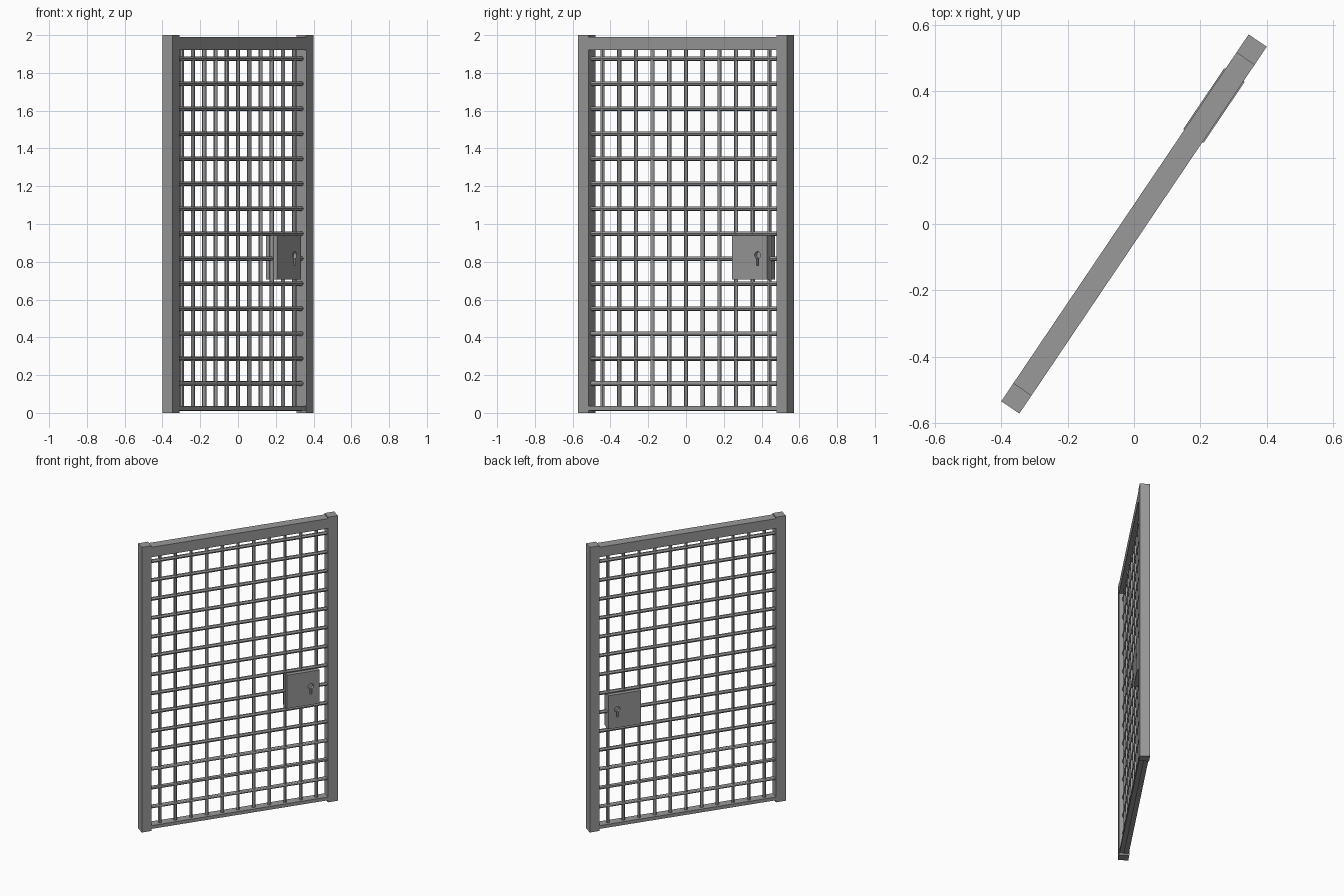
import bpy
import bmesh
import math
from mathutils import Matrix, Vector

cube = bpy.data.objects.get("Cube")
if cube:
    bpy.data.objects.remove(cube, do_unlink=True)

# The door is drawn along local x, then turned to its open angle
TURN = Matrix.Rotation(math.radians(56), 4, 'Z')
HALF = 0.667
POST = 0.066
INNER = HALF - POST

steel = bpy.data.materials.new("grey steel")
steel.use_nodes = True
colour = (0.32, 0.32, 0.32, 1)
steel.diffuse_color = colour
steel.node_tree.nodes["Principled BSDF"].inputs["Base Color"].default_value = colour


def finish(name, bm):
    mesh = bpy.data.meshes.new(name)
    bm.to_mesh(mesh)
    bm.free()
    mesh.materials.append(steel)
    obj = bpy.data.objects.new(name, mesh)
    obj.matrix_world = TURN
    bpy.context.collection.objects.link(obj)
    return obj


def add_box(bm, x, y, z):
    size = Vector((x[1] - x[0], y[1] - y[0], z[1] - z[0]))
    centre = Vector((sum(x), sum(y), sum(z))) / 2
    bmesh.ops.create_cube(bm, size=1, matrix=Matrix.Translation(centre) @ Matrix.Diagonal(size).to_4x4())


def box(name, x, depth, z):
    bm = bmesh.new()
    add_box(bm, x, (-depth / 2, depth / 2), z)
    return finish(name, bm)


def rod(bm, centre, radius, length, axis, sides=12):
    turn = {'X': Matrix.Rotation(math.pi / 2, 4, 'Y'),
            'Y': Matrix.Rotation(math.pi / 2, 4, 'X'),
            'Z': Matrix.Identity(4)}[axis]
    bmesh.ops.create_cone(bm, cap_ends=True, segments=sides, radius1=radius, radius2=radius,
                          depth=length, matrix=Matrix.Translation(centre) @ turn)


def smooth(obj):
    bpy.ops.object.select_all(action='DESELECT')
    obj.select_set(True)
    bpy.context.view_layer.objects.active = obj
    bpy.ops.object.shade_smooth_by_angle()


# Frame
box("hinge_post", (-HALF, -INNER), POST, (0, 2))
box("latch_post", (INNER, HALF), POST, (0, 2))
box("top_rail", (-INNER, INNER), POST, (1.92, 1.99))
box("bottom_rail", (-INNER, INNER), 0.06, (0.013, 0.036))

# Grid of round bars
bm = bmesh.new()
for i in range(-5, 6):
    rod(bm, (i * 0.1066, 0, 0.975), 0.011, 1.92, 'Z')
smooth(finish("upright_bars", bm))

bm = bmesh.new()
for i in range(15):
    rod(bm, (0, 0, 0.023 + i * 0.1323), 0.0122, 2 * INNER + 0.01, 'X')
smooth(finish("cross_bars", bm))

# Lock case with a keyhole sunk into both faces
lock = box("lock_case", (0.32, 0.542), 0.074, (0.705, 0.94))
for side in (-1, 1):
    for part in ("round", "slot"):
        bm = bmesh.new()
        if part == "round":
            rod(bm, (0.482, side * 0.037, 0.835), 0.019, 0.04, 'Y', 16)
        else:
            add_box(bm, (0.475, 0.489), (side * 0.037 - 0.02, side * 0.037 + 0.02), (0.78, 0.83))
        cutter = finish("keyhole_cutter_" + part, bm)
        cutter.hide_render = True
        cutter.hide_set(True)
        cut = lock.modifiers.new("keyhole_" + part, 'BOOLEAN')
        cut.operation = 'DIFFERENCE'
        cut.solver = 'EXACT'
        cut.object = cutter
